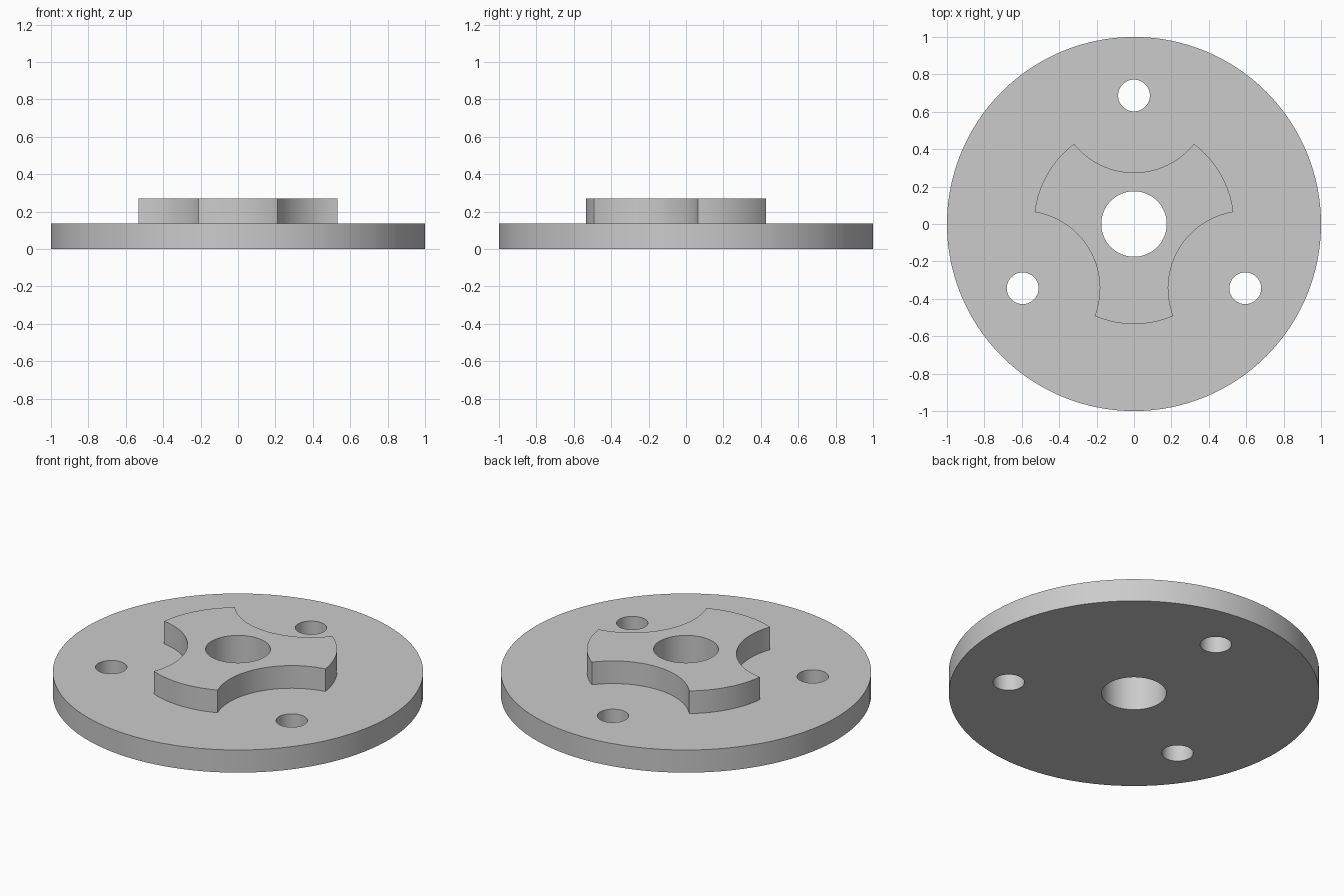
import bpy, bmesh, math
from math import cos, sin, pi

if "Cube" in bpy.data.objects:
    bpy.data.objects.remove(bpy.data.objects["Cube"], do_unlink=True)

PLATE_H = 0.135
HOLE_DIST = 0.687       # bolt hole distance from the axis
BORE_R, BOLT_R = 0.175, 0.085
HUB_R, SCALLOP_R = 0.535, 0.412
BOLT_ANGLES = [pi / 2 + i * 2 * pi / 3 for i in range(3)]

grey = bpy.data.materials.new("grey metal")
grey.use_nodes = True
colour = (0.6, 0.6, 0.6, 1)
grey.diffuse_color = colour
grey.node_tree.nodes["Principled BSDF"].inputs["Base Color"].default_value = colour


def arc(cx, cy, r, start, end, n):
    """Points along an arc, without the end point."""
    return [(cx + r * cos(start + (end - start) * i / n),
             cy + r * sin(start + (end - start) * i / n)) for i in range(n)]


def circle(cx, cy, r, n=64):
    return arc(cx, cy, r, 0, 2 * pi, n)


def extruded(name, loops, z, height):
    """Solid from an outer outline and hole outlines."""
    curve = bpy.data.curves.new(name, 'CURVE')
    curve.dimensions = '2D'
    curve.fill_mode = 'BOTH'
    curve.extrude = height / 2
    for loop in loops:
        spline = curve.splines.new('POLY')
        spline.points.add(len(loop) - 1)
        for p, (x, y) in zip(spline.points, loop):
            p.co = (x, y, 0, 1)
        spline.use_cyclic_u = True
    obj = bpy.data.objects.new(name, curve)
    bpy.context.collection.objects.link(obj)
    bpy.ops.object.select_all(action='DESELECT')
    obj.select_set(True)
    bpy.context.view_layer.objects.active = obj
    bpy.ops.object.convert(target='MESH')
    obj = bpy.context.object
    obj.name = name
    bm = bmesh.new()
    bm.from_mesh(obj.data)
    bmesh.ops.remove_doubles(bm, verts=bm.verts, dist=1e-5)
    bmesh.ops.recalc_face_normals(bm, faces=bm.faces)
    bmesh.ops.translate(bm, verts=bm.verts, vec=(0, 0, z + height / 2))
    bm.to_mesh(obj.data)
    bm.free()
    obj.data.materials.clear()
    obj.data.materials.append(grey)
    bpy.ops.object.shade_smooth_by_angle(angle=math.radians(30))
    return obj


# Round base plate with a centre bore and three bolt holes
bolts = [circle(HOLE_DIST * cos(a), HOLE_DIST * sin(a), BOLT_R, 48) for a in BOLT_ANGLES]
bore = circle(0, 0, BORE_R)
extruded("base_plate", [circle(0, 0, 1, 128), bore] + bolts, 0, PLATE_H)

# Raised hub with a scallop around each bolt hole
half = math.acos((HUB_R**2 + HOLE_DIST**2 - SCALLOP_R**2) / (2 * HUB_R * HOLE_DIST))
sweep = math.acos((SCALLOP_R**2 + HOLE_DIST**2 - HUB_R**2) / (2 * SCALLOP_R * HOLE_DIST))
outline = []
for a in BOLT_ANGLES:
    outline += arc(HOLE_DIST * cos(a), HOLE_DIST * sin(a), SCALLOP_R,
                   a + pi + sweep, a + pi - sweep, 32)
    outline += arc(0, 0, HUB_R, a + half, a + 2 * pi / 3 - half, 16)
extruded("scalloped_hub", [outline, bore], PLATE_H, PLATE_H)
